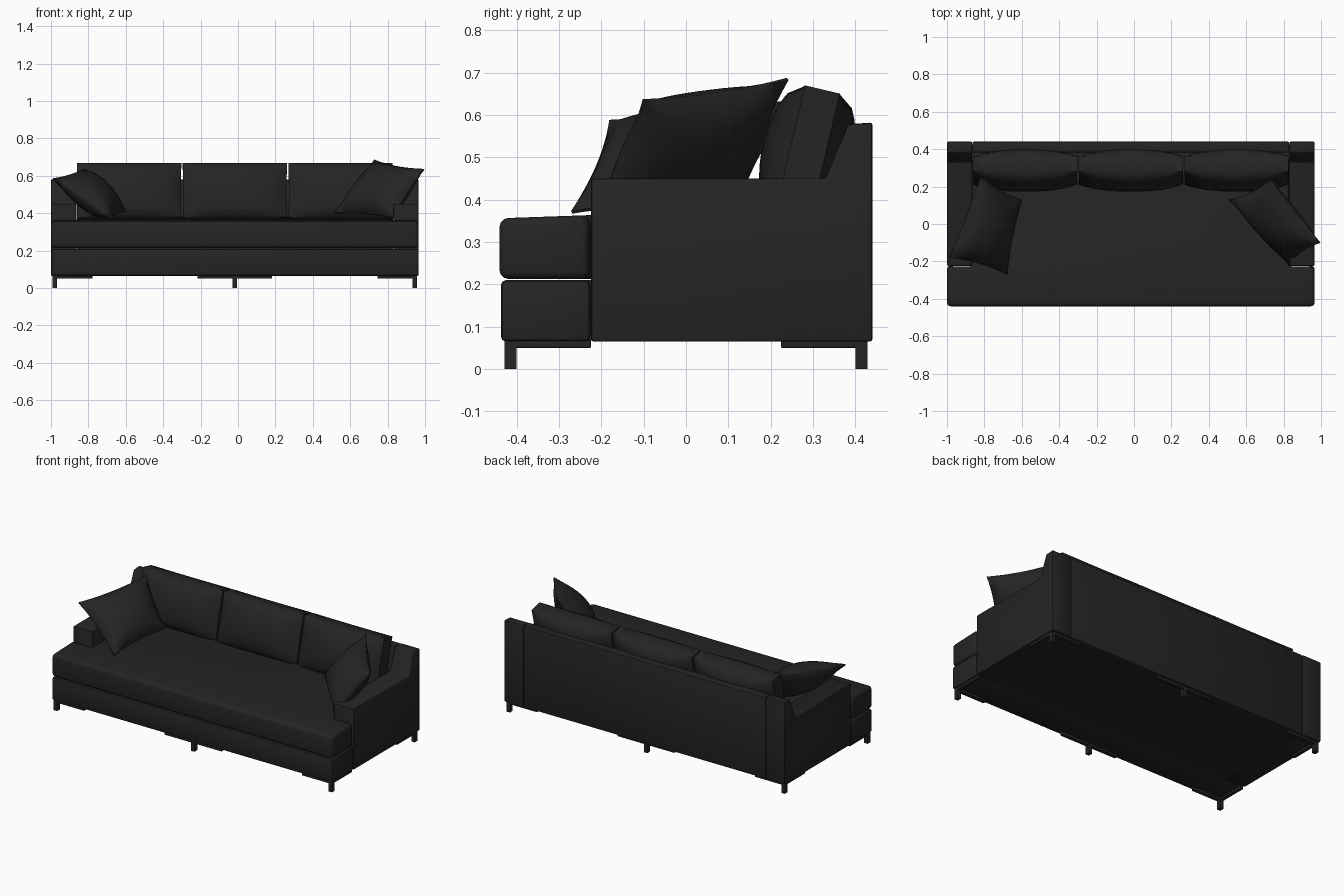
import bpy, bmesh, math
from mathutils import Vector

if "Cube" in bpy.data.objects:
    bpy.data.objects.remove(bpy.data.objects["Cube"], do_unlink=True)

CX = -0.017      # middle of the frame
HALF = 0.982     # half width of the frame
INNER = 0.848    # half width between the arms


def material(name, value):
    m = bpy.data.materials.new(name)
    m.use_nodes = True
    col = (value, value, value, 1)
    m.diffuse_color = col
    m.node_tree.nodes["Principled BSDF"].inputs["Base Color"].default_value = col
    return m


FABRIC = material("charcoal fabric", 0.018)


def finish(name, bm, bevel=0.0, segments=2, angle=35):
    bmesh.ops.recalc_face_normals(bm, faces=bm.faces)
    me = bpy.data.meshes.new(name)
    bm.to_mesh(me)
    bm.free()
    me.materials.append(FABRIC)
    ob = bpy.data.objects.new(name, me)
    bpy.context.collection.objects.link(ob)
    bpy.ops.object.select_all(action="DESELECT")
    ob.select_set(True)
    bpy.context.view_layer.objects.active = ob
    if bevel:
        mod = ob.modifiers.new("soft edges", "BEVEL")
        mod.width = bevel
        mod.segments = segments
        bpy.ops.object.modifier_apply(modifier=mod.name)
    bpy.ops.object.shade_smooth_by_angle(angle=math.radians(angle))
    return ob


def prism(name, points, shift, bevel=0.0, segments=2, slope=0.0):
    """Extrude a flat outline along a vector; slope raises the far end with y."""
    bm = bmesh.new()
    face = bm.faces.new([bm.verts.new(p) for p in points])
    out = bmesh.ops.extrude_face_region(bm, geom=[face])["geom"]
    for v in out:
        if isinstance(v, bmesh.types.BMVert):
            v.co += Vector(shift)
            v.co.z += slope * (v.co.y + 0.44)
    return finish(name, bm, bevel, segments)


def box(name, x0, x1, y0, y1, z0, z1, bevel=0.0):
    pts = [(x0, y0, z0), (x1, y0, z0), (x1, y1, z0), (x0, y1, z0)]
    return prism(name, pts, (0, 0, z1 - z0), bevel)


def pillow(name, corners, edge, bulge, pinch, n=12, power=0.6):
    """Stuffed cushion spanning four corners, thickest in the middle."""
    a, b, c, d = [Vector(p) for p in corners]
    normal = (b - a).cross(d - a).normalized()
    bm = bmesh.new()
    sides = []
    for sign in (1, -1):
        grid = []
        for i in range(n + 1):
            row = []
            for j in range(n + 1):
                u, v = 2 * i / n - 1, 2 * j / n - 1
                uu = u * (1 - pinch * (1 - v * v))
                vv = v * (1 - pinch * (1 - u * u))
                s, t = (uu + 1) / 2, (vv + 1) / 2
                p = a.lerp(b, s).lerp(d.lerp(c, s), t)
                h = edge + bulge * ((1 - u * u) * (1 - v * v)) ** power
                row.append(bm.verts.new(p + normal * h * sign))
            grid.append(row)
        for i in range(n):
            for j in range(n):
                bm.faces.new((grid[i][j], grid[i + 1][j],
                              grid[i + 1][j + 1], grid[i][j + 1]))
        sides.append(grid)
    # close the seam between both halves
    loops = [[g[i][0] for i in range(n)] + [g[n][j] for j in range(n)]
             + [g[i][n] for i in range(n, 0, -1)]
             + [g[0][j] for j in range(n, 0, -1)] for g in sides]
    for k in range(4 * n):
        m = (k + 1) % (4 * n)
        bm.faces.new((loops[0][k], loops[0][m], loops[1][m], loops[1][k]))
    return finish(name, bm, angle=50)


# Frame: base, back and sloped arms
box("base_front", CX - HALF, CX + HALF, -0.437, -0.226, 0.065, 0.21, 0.012)
box("base_core", CX - INNER, CX + INNER, -0.24, 0.40, 0.067, 0.21)
box("back_panel", CX - INNER + 0.001, CX + INNER - 0.001, 0.382, 0.44, 0.065, 0.58, 0.006)
ARM = [(-0.224, 0.065), (0.44, 0.065), (0.44, 0.582), (0.382, 0.578),
       (0.33, 0.45), (-0.224, 0.45)]
for side, label in ((-1, "right"), (1, "left")):
    x = CX + side * INNER
    prism(label + "_arm", [(x, y, z) for y, z in ARM],
          (side * (HALF - INNER), 0, 0), 0.006)

# Seat cushion, T shaped so that it wraps in front of the arms
half = [(HALF, -0.44), (HALF, -0.228), (INNER - 0.002, -0.228), (INNER - 0.002, 0.36)]
outline = [(CX + x, y, 0.213) for x, y in half]
outline += [(CX - x, y, 0.213) for x, y in reversed(half)]
prism("seat_cushion", outline, (0, 0, 0.143), 0.02, 3, 0.035)

# Three leaning back cushions
for i, label in enumerate(("right", "middle", "left")):
    mid = CX + (i - 1) * 0.565
    x0, x1 = mid - 0.279, mid + 0.279
    pillow(label + "_back_cushion",
           [(x0, 0.25, 0.355), (x1, 0.25, 0.355), (x1, 0.322, 0.66), (x0, 0.322, 0.66)],
           0.042, 0.065, 0.01, power=0.5)

# Throw pillows resting against the arms
pillow("right_throw_pillow",
       [(-0.99, -0.18, 0.585), (-0.82, 0.26, 0.635), (-0.60, 0.13, 0.41), (-0.68, -0.27, 0.37)],
       0.004, 0.085, 0.07)
pillow("left_throw_pillow",
       [(0.995, -0.10, 0.635), (0.73, 0.24, 0.685), (0.51, 0.13, 0.40), (0.83, -0.22, 0.375)],
       0.004, 0.085, 0.08)

# Legs and the thin mounting plates along the underside
for row, y in (("front", -0.414), ("back", 0.414)):
    for label, x in (("right", CX - 0.962), ("middle", CX), ("left", CX + 0.962)):
        box(f"{row}_{label}_leg", x - 0.012, x + 0.012, y - 0.014, y + 0.014, 0, 0.07)
        reach = 0.2
        x0 = max(x - reach, CX - 0.972)
        x1 = min(x + reach, CX + 0.972)
        box(f"{row}_{label}_plate", x0, x1, y - 0.012, y + 0.012, 0.05, 0.068, 0.003)
        if label != "middle":
            y0, y1 = (y, -0.224) if y < 0 else (0.224, y)
            box(f"{row}_{label}_side_plate", x - 0.011, x + 0.011, y0, y1, 0.05, 0.068, 0.003)
